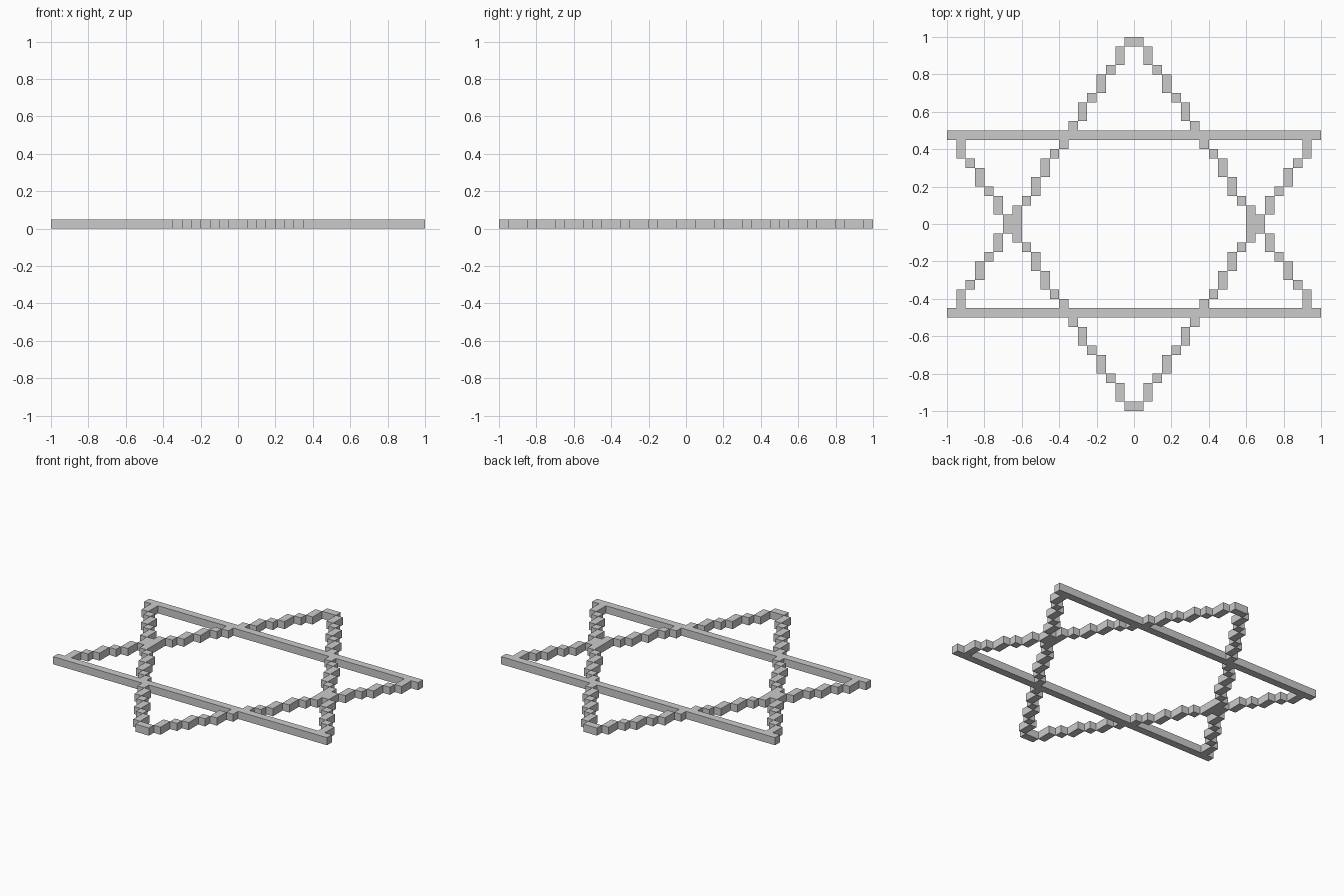
import bpy
import bmesh

if "Cube" in bpy.data.objects:
    bpy.data.objects.remove(bpy.data.objects["Cube"])

S = 0.05  # size of one block

# Height in blocks of each stair column, walking from the tip to the base bar
STEPS = [2, 1, 2, 1, 2, 1, 2, 1, 2, 2, 1, 1, 2, 2, 1, 2, 1, 2]

# Occupied blocks for a triangle pointing +y
triangle = {(-1, 19), (0, 19)}                       # tip
triangle |= {(i, -10) for i in range(-20, 20)}       # base bar
row = 18
for col, height in enumerate(STEPS, start=1):        # both sloping sides
    for _ in range(height):
        triangle |= {(col, row), (-1 - col, row)}
        row -= 1
# crossing block filled on the inner side
triangle |= {(12, 0), (-13, 0)}

# Star: the triangle plus its mirror image in y
cells = triangle | {(i, -1 - j) for i, j in triangle}

# Outer skin of the joined blocks
bm = bmesh.new()


def quad(*points):
    bm.faces.new([bm.verts.new((x * S, y * S, z * S)) for x, y, z in points])


for i, j in sorted(cells):
    a, b = i + 1, j + 1
    quad((i, j, 1), (a, j, 1), (a, b, 1), (i, b, 1))
    quad((i, b, 0), (a, b, 0), (a, j, 0), (i, j, 0))
    sides = {
        (i, j - 1): ((i, j), (a, j)),
        (a, j): ((a, j), (a, b)),
        (i, b): ((a, b), (i, b)),
        (i - 1, j): ((i, b), (i, j)),
    }
    for neighbour, (p, q) in sides.items():
        if neighbour not in cells:
            quad((*p, 0), (*q, 0), (*q, 1), (*p, 1))

bmesh.ops.remove_doubles(bm, verts=bm.verts, dist=0.0001)

mesh = bpy.data.meshes.new("block_star")
bm.to_mesh(mesh)
bm.free()
star = bpy.data.objects.new("block_star", mesh)
bpy.context.collection.objects.link(star)
